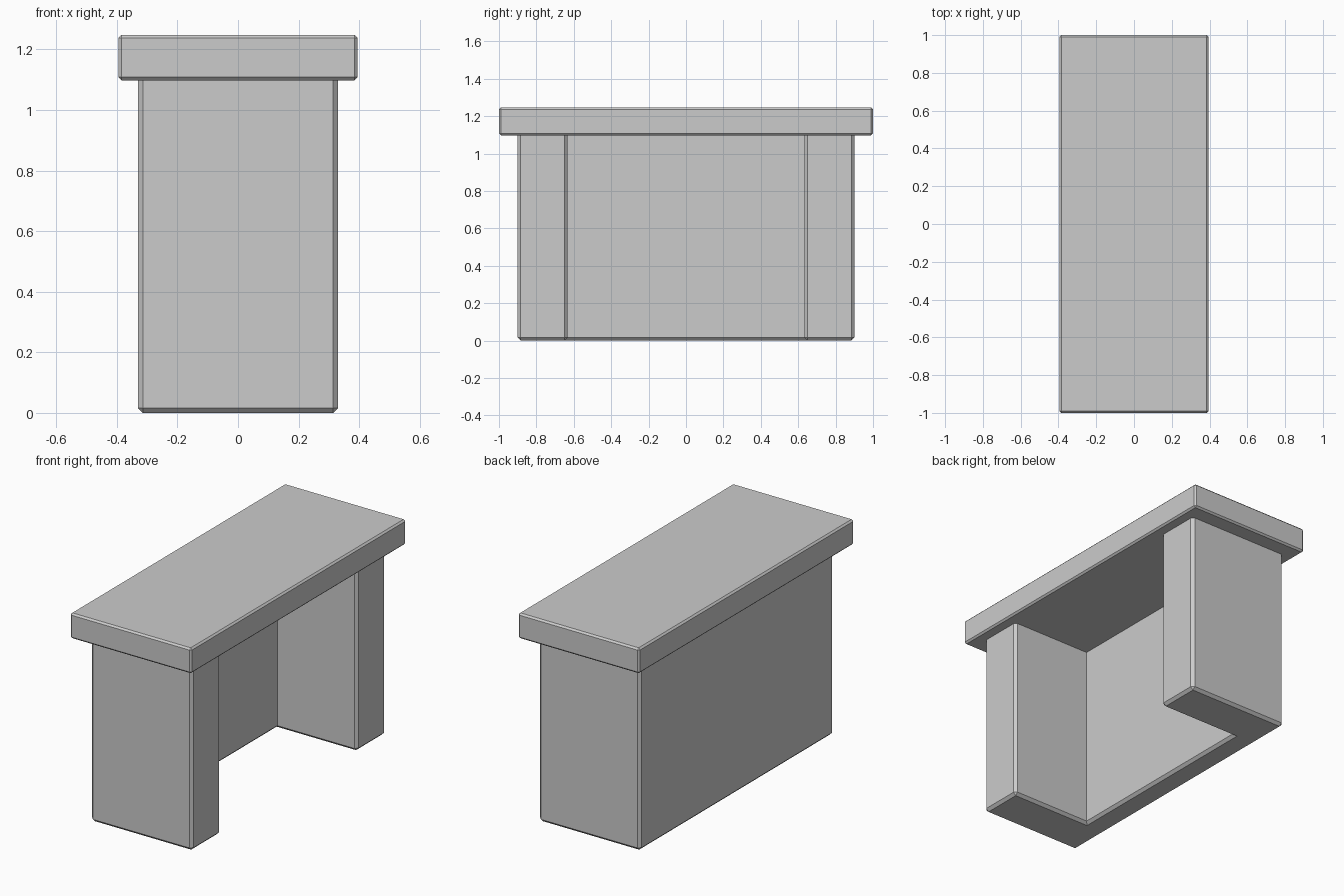
import bpy
import bmesh

cube = bpy.data.objects.get("Cube")
if cube:
    bpy.data.objects.remove(cube, do_unlink=True)

grey = bpy.data.materials.new("light grey")
grey.use_nodes = True
colour = (0.6, 0.6, 0.6, 1)
grey.diffuse_color = colour
grey.node_tree.nodes["Principled BSDF"].inputs["Base Color"].default_value = colour


def chamfered_prism(name, outline, bottom, top, width, keep_sharp):
    """Extrude an outline upward and chamfer the edges that keep_sharp rejects."""
    bm = bmesh.new()
    base = bm.faces.new([bm.verts.new((x, y, bottom)) for x, y in outline])
    raised = bmesh.ops.extrude_face_region(bm, geom=[base], use_keep_orig=True)
    verts = [v for v in raised["geom"] if isinstance(v, bmesh.types.BMVert)]
    bmesh.ops.translate(bm, verts=verts, vec=(0, 0, top - bottom))
    bmesh.ops.recalc_face_normals(bm, faces=bm.faces)
    edges = [e for e in bm.edges if not keep_sharp(e)]
    bmesh.ops.bevel(bm, geom=edges, offset=width, offset_type='OFFSET',
                    segments=1, profile=0.5, affect='EDGES')
    bmesh.ops.recalc_face_normals(bm, faces=bm.faces)
    mesh = bpy.data.meshes.new(name)
    bm.to_mesh(mesh)
    bm.free()
    mesh.materials.append(grey)
    obj = bpy.data.objects.new(name, mesh)
    bpy.context.collection.objects.link(obj)
    return obj


# Sizes
half_width, half_length = 0.33, 0.9
leg_inner, panel_inner = 0.633, -0.187
slab_bottom, slab_top = 1.098, 1.247

# Two legs joined by a panel along one side, open on the other
base_outline = [
    (-half_width, -half_length), (half_width, -half_length),
    (half_width, -leg_inner), (panel_inner, -leg_inner),
    (panel_inner, leg_inner), (half_width, leg_inner),
    (half_width, half_length), (-half_width, half_length),
]


def hidden_or_inside_corner(edge):
    under_slab = all(v.co.z > 1 for v in edge.verts)
    return under_slab or not edge.is_convex


chamfered_prism("legs_and_back_panel", base_outline, 0, slab_bottom, 0.016,
                hidden_or_inside_corner)

# Overhanging top slab
slab_outline = [(-0.395, -1), (0.395, -1), (0.395, 1), (-0.395, 1)]
chamfered_prism("top_slab", slab_outline, slab_bottom, slab_top, 0.01,
                lambda edge: False)
